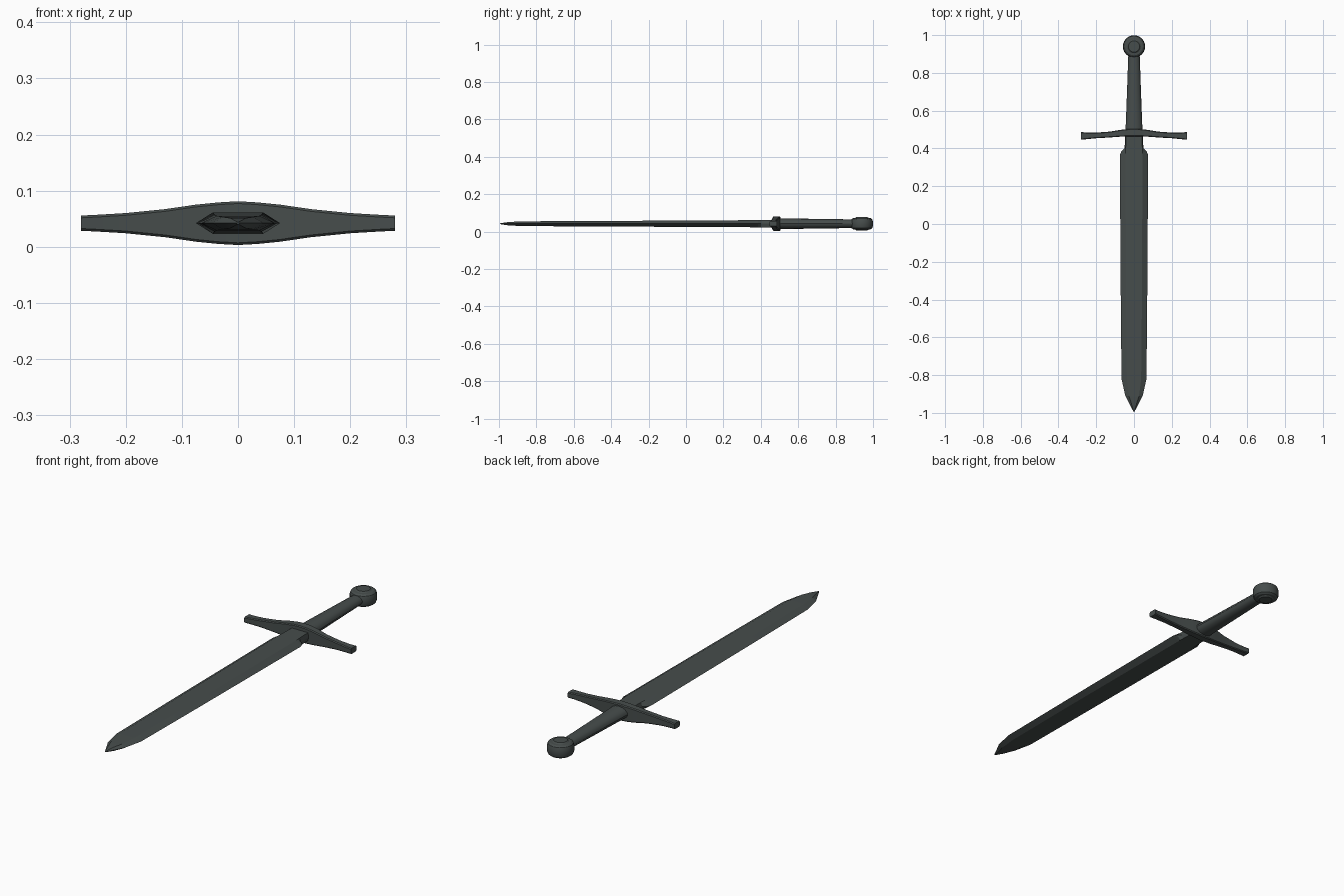
import bpy, bmesh, math

if "Cube" in bpy.data.objects:
    bpy.data.objects.remove(bpy.data.objects["Cube"])

ZC = 0.042  # height of the sword's centre plane

steel = bpy.data.materials.new("dark_steel")
steel.diffuse_color = (0.062, 0.074, 0.072, 1)
steel.use_nodes = True
steel.node_tree.nodes["Principled BSDF"].inputs["Base Color"].default_value = steel.diffuse_color


def finish(name, bm, angle=30):
    bmesh.ops.remove_doubles(bm, verts=bm.verts, dist=1e-5)
    bmesh.ops.recalc_face_normals(bm, faces=bm.faces)
    me = bpy.data.meshes.new(name)
    bm.to_mesh(me)
    bm.free()
    me.materials.append(steel)
    ob = bpy.data.objects.new(name, me)
    bpy.context.collection.objects.link(ob)
    bpy.ops.object.select_all(action='DESELECT')
    bpy.context.view_layer.objects.active = ob
    ob.select_set(True)
    bpy.ops.object.shade_smooth_by_angle(angle=math.radians(angle))
    return ob


def loft(name, rings, angle=30):
    """Skin a list of equal-length closed rings and cap both ends."""
    bm = bmesh.new()
    loops = [[bm.verts.new(p) for p in r] for r in rings]
    n = len(loops[0])
    for a, b in zip(loops, loops[1:]):
        for i in range(n):
            j = (i + 1) % n
            bm.faces.new((a[i], a[j], b[j], b[i]))
    bm.faces.new(loops[0])
    bm.faces.new(loops[-1])
    return finish(name, bm, angle)


# Blade: hexagonal section (y, half width, flat half width, half thickness)
def blade_ring(y, w, f, t):
    return [(w, y, ZC), (f, y, ZC + t), (-f, y, ZC + t),
            (-w, y, ZC), (-f, y, ZC - t), (f, y, ZC - t)]


blade = [(-0.995, 0.002, 0.001, 0.002), (-0.95, 0.025, 0.014, 0.009),
         (-0.91, 0.046, 0.027, 0.011), (-0.82, 0.066, 0.038, 0.013),
         (-0.40, 0.070, 0.042, 0.015), (0.365, 0.075, 0.045, 0.019),
         (0.385, 0.067, 0.045, 0.019), (0.40, 0.050, 0.044, 0.019),
         (0.47, 0.046, 0.042, 0.019)]
loft("blade", [blade_ring(*s) for s in blade], 10)


# Crossguard: bevelled rectangular section swept along x
def guard_ring(x, y0, y1, h):
    b = 0.004
    prof = [(y0 + b, -h), (y1 - b, -h), (y1, -h + b), (y1, h - b),
            (y1 - b, h), (y0 + b, h), (y0, h - b), (y0, -h + b)]
    return [(x, y, ZC + z) for y, z in prof]


half = [(0, 0.464, 0.504, 0.039), (0.035, 0.464, 0.503, 0.037),
        (0.075, 0.462, 0.498, 0.033), (0.13, 0.458, 0.489, 0.025),
        (0.20, 0.454, 0.484, 0.018), (0.25, 0.449, 0.484, 0.015),
        (0.28, 0.446, 0.487, 0.0135)]
stations = [(-x, a, b, h) for x, a, b, h in reversed(half[1:])] + half
loft("crossguard", [guard_ring(*s) for s in stations], 25)

# Grip: tapering oval (y, half width, half thickness)
grip = [(0.485, 0.046, 0.029), (0.54, 0.043, 0.028),
        (0.70, 0.037, 0.026), (0.90, 0.030, 0.023)]
loft("grip", [[(w * math.cos(k * math.tau / 16), y, ZC + t * math.sin(k * math.tau / 16))
               for k in range(16)] for y, w, t in grip])

# Pommel: round disc with bulging rim and raised centre (radius, height)
profile = [(0.030, 0.036), (0.036, 0.031), (0.047, 0.030), (0.055, 0.024), (0.059, 0.012)]
profile += [(r, -z) for r, z in reversed(profile)]
loft("pommel", [[(r * math.cos(k * math.tau / 24), 0.94 + r * math.sin(k * math.tau / 24), ZC + z)
                 for k in range(24)] for r, z in profile])
